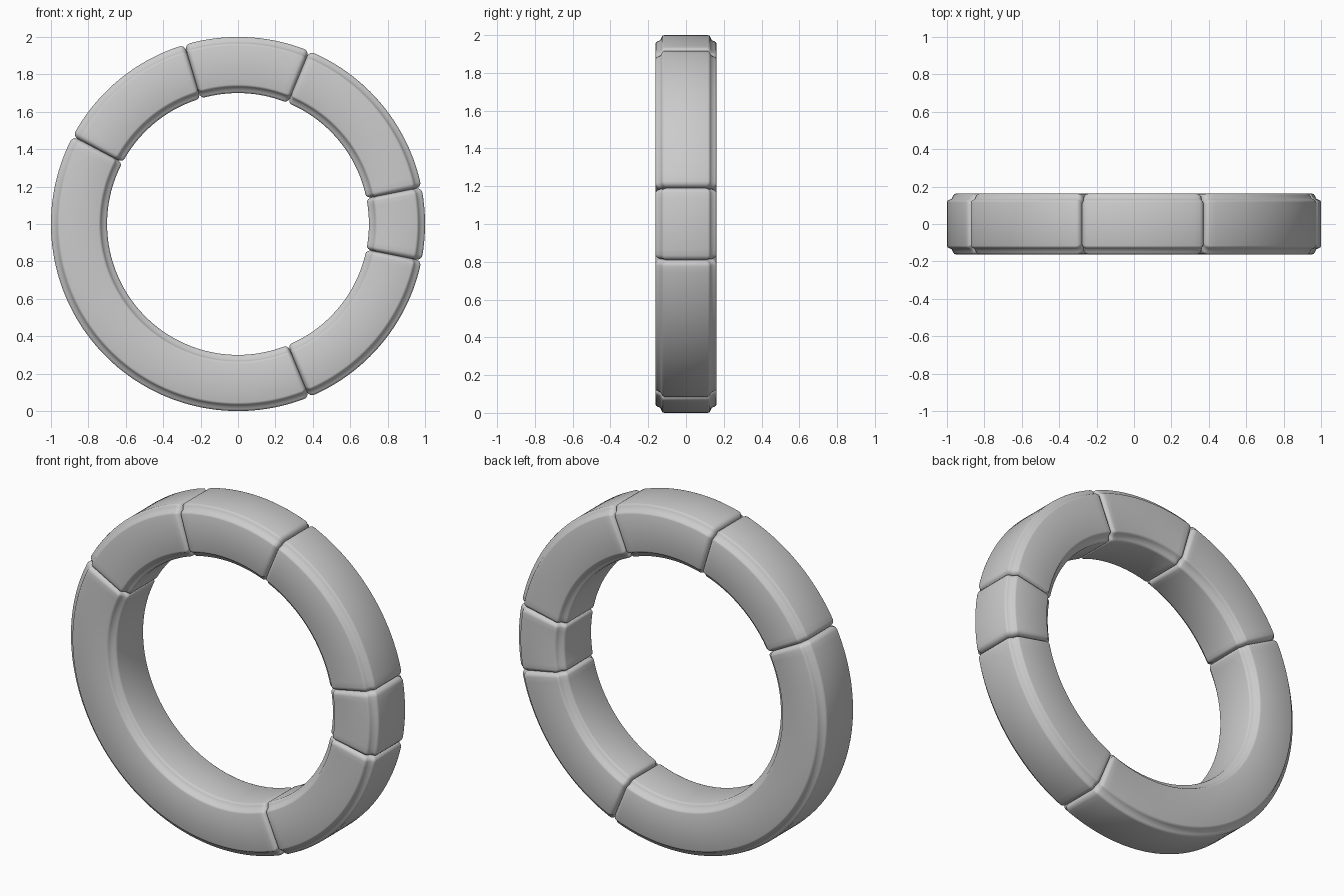
import bpy, bmesh, math

if "Cube" in bpy.data.objects:
    bpy.data.objects.remove(bpy.data.objects["Cube"])

R_MID, HALF_R, HALF_Y, CENTER_Z = 0.85, 0.15, 0.162, 1.0

# Stepped corner: (inset from radial face, inset from side face)
CORNER = [(0, .046), (.003, .038), (.011, .033), (.026, .026),
          (.033, .011), (.038, .003), (.046, 0)]

# Rounded ends: (arc distance from the seam, section inset)
END = [(0.0, .026), (.003, .016), (.008, .008), (.016, .002), (.026, 0)]


def section():
    """Closed cross-section as (radial, axial) offsets from the tube centre."""
    pts = []
    for sr, sy in ((1, 1), (-1, 1), (-1, -1), (1, -1)):
        corner = [(sr * (HALF_R - a), sy * (HALF_Y - b)) for a, b in CORNER]
        pts += corner if sr * sy > 0 else corner[::-1]
    return pts


def ring_segment(name, start, end):
    a0, a1 = math.radians(start), math.radians(end)
    steps = [(a0 + d / R_MID, i) for d, i in END]
    lo, hi = steps[-1][0], a1 - END[-1][0] / R_MID
    n = max(6, round((end - start) / 2))
    steps += [(lo + (hi - lo) * k / n, 0) for k in range(1, n)]
    steps += [(a1 - d / R_MID, i) for d, i in reversed(END)]

    bm = bmesh.new()
    rings = []
    for ang, inset in steps:
        kr, ky = 1 - inset / HALF_R, 1 - inset / HALF_Y
        rings.append([bm.verts.new(((R_MID + r * kr) * math.cos(ang), y * ky,
                                    CENTER_Z + (R_MID + r * kr) * math.sin(ang)))
                      for r, y in section()])
    for p, q in zip(rings, rings[1:]):
        for j in range(len(p)):
            k = (j + 1) % len(p)
            bm.faces.new((p[j], p[k], q[k], q[j]))
    bm.faces.new(rings[0])
    bm.faces.new(rings[-1][::-1])
    bmesh.ops.recalc_face_normals(bm, faces=bm.faces)
    mesh = bpy.data.meshes.new(name)
    bm.to_mesh(mesh)
    bm.free()
    obj = bpy.data.objects.new(name, mesh)
    bpy.context.collection.objects.link(obj)
    bpy.ops.object.select_all(action='DESELECT')
    obj.select_set(True)
    bpy.context.view_layer.objects.active = obj
    bpy.ops.object.shade_smooth_by_angle(angle=math.radians(50))


# Six blocks around the ring, angles measured from +x towards +z
for name, start, end in [("right_block", -11.3, 11.3),
                         ("upper_right_block", 11.3, 67.6),
                         ("top_block", 67.6, 106.6),
                         ("upper_left_block", 106.6, 152.0),
                         ("lower_left_block", 152.0, 292.4),
                         ("lower_right_block", 292.4, 348.7)]:
    ring_segment(name, start, end)
